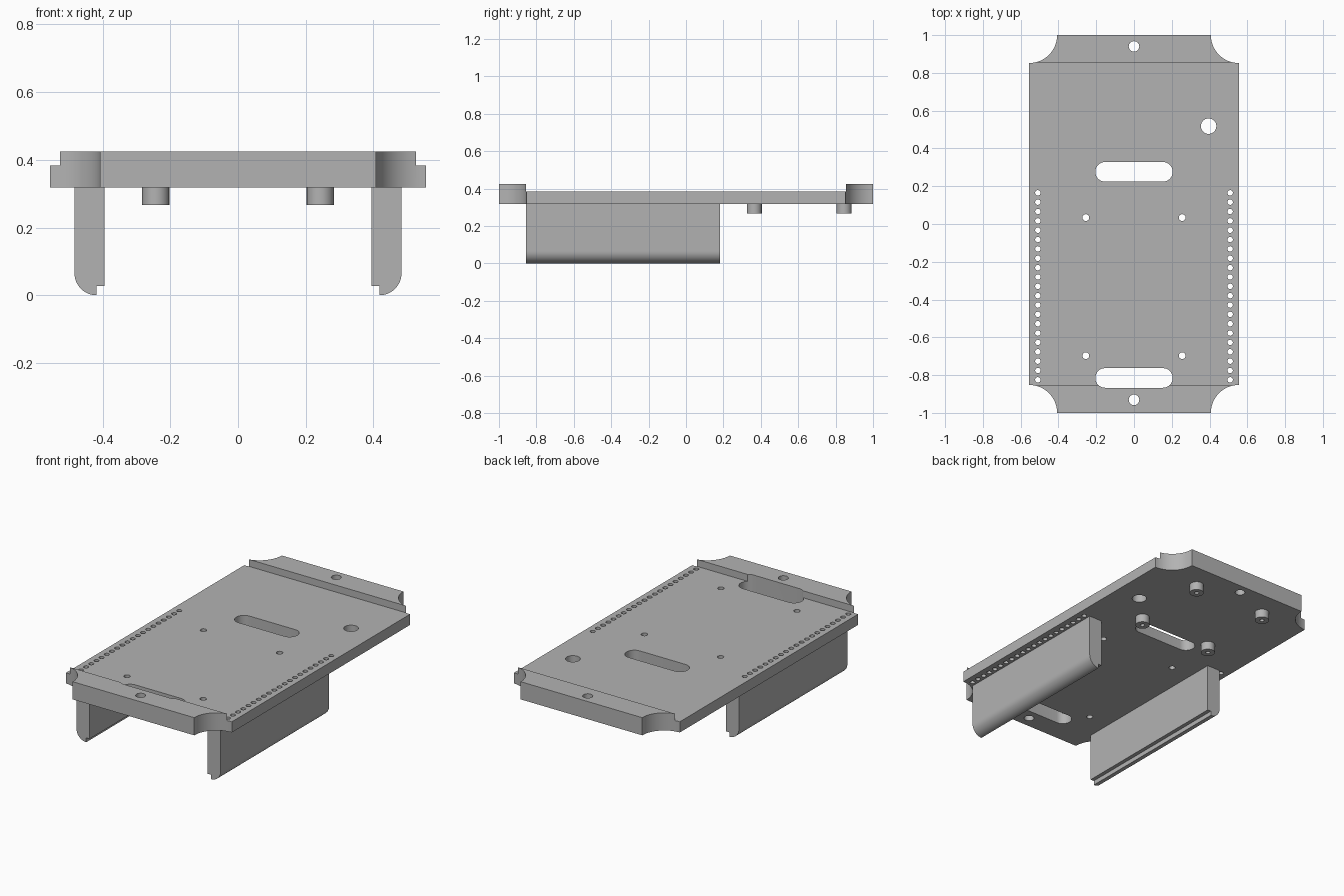
import bpy, bmesh
from math import cos, sin, pi, radians
from mathutils import Matrix, Vector

if "Cube" in bpy.data.objects:
    bpy.data.objects.remove(bpy.data.objects["Cube"])

grey = bpy.data.materials.new("plain grey")
grey.use_nodes = True
grey.diffuse_color = (0.45, 0.45, 0.45, 1)
grey.node_tree.nodes["Principled BSDF"].inputs["Base Color"].default_value = grey.diffuse_color

HALF_W, HALF_L, STEP = 0.555, 1.0, 0.855
BOTTOM, FLOOR, TOP = 0.318, 0.383, 0.425


def arc(cx, cy, r, start, end, n):
    """Points along an arc, angles in degrees."""
    angles = [radians(start + (end - start) * i / n) for i in range(n + 1)]
    return [(cx + r * cos(a), cy + r * sin(a)) for a in angles]


def circle(x, y, r, n=24):
    return arc(x, y, r, 0, 360, n)[:-1]


def slot(y, half, r):
    return arc(half - r, y, r, -90, 90, 16) + arc(r - half, y, r, 90, 270, 16)


def rect(w, h):
    return [(-w, -h), (w, -h), (w, h), (-w, h)]


def prisms(name, outlines, low, high, matrix=Matrix()):
    """Extrude each closed outline from low to high into one object."""
    bm = bmesh.new()
    for pts in outlines:
        face = bm.faces.new([bm.verts.new((x, y, low)) for x, y in pts])
        ext = bmesh.ops.extrude_face_region(bm, geom=[face])["geom"]
        verts = [v for v in ext if isinstance(v, bmesh.types.BMVert)]
        bmesh.ops.translate(bm, verts=verts, vec=Vector((0, 0, high - low)))
    bm.transform(matrix)
    bmesh.ops.recalc_face_normals(bm, faces=bm.faces)
    mesh = bpy.data.meshes.new(name)
    bm.to_mesh(mesh)
    bm.free()
    mesh.materials.append(grey)
    obj = bpy.data.objects.new(name, mesh)
    bpy.context.collection.objects.link(obj)
    return obj


def cut(obj, cutter):
    """Subtract the cutter, bake the result and remove the cutter."""
    mod = obj.modifiers.new("cut", "BOOLEAN")
    mod.operation, mod.solver, mod.object = "DIFFERENCE", "EXACT", cutter
    cutter.hide_render = True
    graph = bpy.context.evaluated_depsgraph_get()
    baked = bpy.data.meshes.new_from_object(obj.evaluated_get(graph))
    obj.modifiers.clear()
    obj.data = baked
    bpy.data.objects.remove(cutter)


# Base plate with scooped corners
R = HALF_L - STEP
outline = (arc(HALF_W, HALF_L, R + 0.003, 270, 180, 16) + arc(-HALF_W, HALF_L, R + 0.003, 0, -90, 16)
           + arc(-HALF_W, -HALF_L, R + 0.003, 90, 0, 16) + arc(HALF_W, -HALF_L, R + 0.003, 180, 90, 16))
plate = prisms("base_plate", [outline], BOTTOM, TOP)

# Shallow recess between the raised ends
cut(plate, prisms("recess_cutter", [rect(HALF_W + 0.1, STEP)], FLOOR, TOP + 0.1))

# Slots, screw holes, cable hole and the two perforated rows
holes = [slot(0.276, 0.205, 0.052), slot(-0.815, 0.205, 0.052),
         circle(0, 0.94, 0.028), circle(0, -0.931, 0.028), circle(0.395, 0.518, 0.041, 32)]
for side in (-1, 1):
    holes += [circle(side * 0.255, y, 0.018) for y in (0.034, -0.697)]
    holes += [circle(side * 0.509, 0.165 - 0.0495 * i, 0.0145, 16) for i in range(21)]
cut(plate, prisms("hole_cutter", holes, BOTTOM - 0.1, TOP + 0.1))
parts = [plate]

# Side rails: rounded outer foot, small notch on the inner foot
upright = Matrix.Rotation(pi / 2, 4, "X")
for side, name in ((1, "left_rail"), (-1, "right_rail")):
    profile = [(0.395, BOTTOM + 0.01), (0.395, 0.027), (0.418, 0.027)]
    profile += arc(0.418, 0.065, 0.065, -90, 0, 12) + [(0.483, BOTTOM + 0.01)]
    profile = [(side * x, z) for x, z in profile]
    parts.append(prisms(name, [profile], -0.183, STEP, upright))

# Hollow standoffs under the rear half
for x in (-0.243, 0.243):
    for y in (0.365, 0.845):
        post = prisms("standoff", [circle(x, y, 0.04, 32)], 0.267, BOTTOM + 0.01)
        cut(post, prisms("bore_cutter", [circle(x, y, 0.013, 16)], 0.2, BOTTOM))
        parts.append(post)

# Smooth the curved walls and keep the edges crisp
bpy.ops.object.select_all(action="DESELECT")
for obj in parts:
    obj.select_set(True)
bpy.context.view_layer.objects.active = plate
bpy.ops.object.shade_smooth_by_angle(angle=radians(30))
